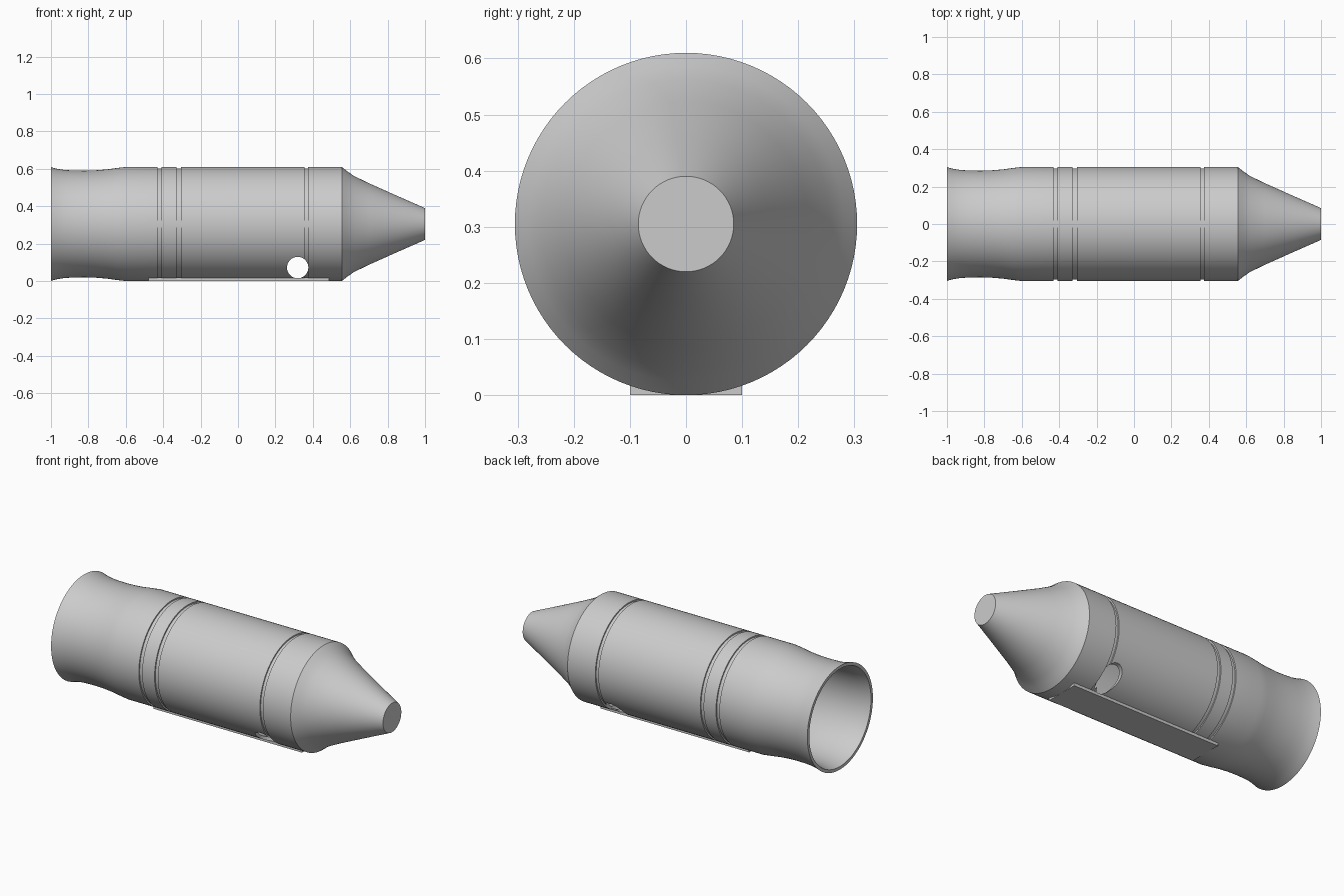
import bpy, bmesh
from math import sin, cos, tau, radians

cube = bpy.data.objects.get("Cube")
if cube:
    bpy.data.objects.remove(cube, do_unlink=True)

RADIUS = 0.305
WALL = 0.018
SIDES = 96

grey = bpy.data.materials.new("plain_grey")
grey.use_nodes = True
colour = (0.6, 0.6, 0.6, 1)
grey.diffuse_color = colour
grey.node_tree.nodes["Principled BSDF"].inputs["Base Color"].default_value = colour


def add_object(name, bm):
    bmesh.ops.recalc_face_normals(bm, faces=bm.faces)
    mesh = bpy.data.meshes.new(name)
    bm.to_mesh(mesh)
    bm.free()
    mesh.materials.append(grey)
    ob = bpy.data.objects.new(name, mesh)
    bpy.context.collection.objects.link(ob)
    return ob


def lathe_x(name, profile):
    """Spin (x, radius) points round the long axis; cap both ends of the path."""
    bm = bmesh.new()
    rings = []
    for x, r in profile:
        rings.append([bm.verts.new((x, r * cos(tau * i / SIDES), RADIUS + r * sin(tau * i / SIDES)))
                      for i in range(SIDES)])
    for a, b in zip(rings, rings[1:]):
        for i in range(SIDES):
            j = (i + 1) % SIDES
            bm.faces.new((a[i], a[j], b[j], b[i]))
    return bm, rings


def groove(x0, x1, depth=0.008):
    low = RADIUS - depth
    return [(x0, RADIUS), (x0, low), (x1, low), (x1, RADIUS)]


# Hollow shell: flared open end, grooved barrel, tapered nose
outer = [(-1, 0.304), (-0.97, 0.296), (-0.93, 0.289), (-0.88, 0.286), (-0.82, 0.285),
         (-0.76, 0.287), (-0.7, 0.292), (-0.65, 0.299), (-0.6, RADIUS)]
outer += groove(-0.43, -0.408) + groove(-0.328, -0.306)
outer += [(0.22, RADIUS)] + groove(0.355, 0.375)
outer += [(0.43, RADIUS), (0.555, RADIUS), (0.585, 0.281), (0.62, 0.257),
          (0.7, 0.218), (0.85, 0.151), (1, 0.085)]
inner = [(min(x, 1 - WALL), r - WALL) for x, r in outer]

bm, rings = lathe_x("shell", outer + inner[::-1])
middle = len(outer)
# Replace the band between the two nose ends by two flat discs
nose_edges = set(rings[middle - 1] + rings[middle])
band = [f for f in bm.faces if all(v in nose_edges for v in f.verts)]
bmesh.ops.delete(bm, geom=band, context='FACES_ONLY')
bm.faces.new(rings[middle - 1])
bm.faces.new(rings[middle][::-1])
# Flat rim at the open end
for i in range(SIDES):
    j = (i + 1) % SIDES
    bm.faces.new((rings[0][i], rings[0][j], rings[-1][j], rings[-1][i]))
shell = add_object("shell", bm)

# Flat mounting plate under the barrel, open inside the bore
bm = bmesh.new()
bmesh.ops.create_cube(bm, size=1)
for v in bm.verts:
    v.co = (0.003 + v.co.x * 0.965, v.co.y * 0.2, 0.009 + v.co.z * 0.018)
plate = add_object("mounting_plate", bm)

# Cross hole through the lower barrel
bm = bmesh.new()
bmesh.ops.create_cone(bm, cap_ends=True, segments=48, radius1=0.057, radius2=0.057, depth=1)
for v in bm.verts:
    x, y, z = v.co
    v.co = (0.319 + x, z, 0.072 + y)
cutter = add_object("hole_cutter", bm)
cutter.hide_render = True

for ob in (shell, plate):
    mod = ob.modifiers.new("cross_hole", 'BOOLEAN')
    mod.operation = 'DIFFERENCE'
    mod.solver = 'EXACT'
    mod.object = cutter
    bpy.ops.object.select_all(action='DESELECT')
    ob.select_set(True)
    bpy.context.view_layer.objects.active = ob
    bpy.ops.object.modifier_apply(modifier=mod.name)
    bpy.ops.object.shade_smooth_by_angle(angle=radians(28))

bpy.data.objects.remove(cutter, do_unlink=True)
